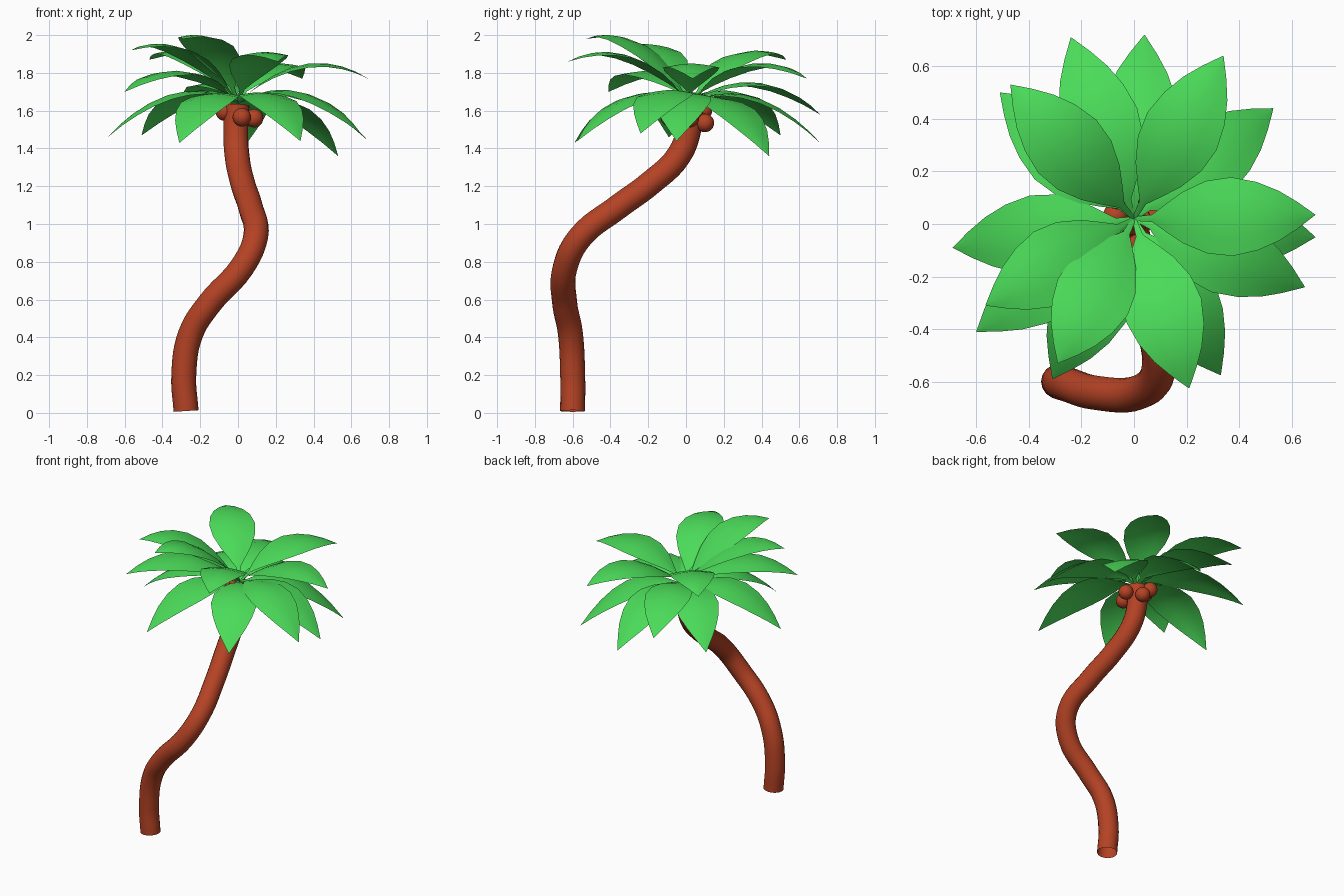
import bpy, bmesh, math
from mathutils import Vector

if "Cube" in bpy.data.objects:
    bpy.data.objects.remove(bpy.data.objects["Cube"])


def mat(name, col):
    m = bpy.data.materials.new(name)
    m.diffuse_color = (*col, 1)
    m.use_nodes = True
    m.node_tree.nodes["Principled BSDF"].inputs["Base Color"].default_value = m.diffuse_color
    return m


BROWN = mat("bark", (0.46, 0.055, 0.018))
GREEN = mat("leaf_green", (0.07, 0.71, 0.10))

# Trunk: a round open tube swept along a winding path
path = [(-.275, -.60, .010), (-.287, -.60, .20), (-.25, -.612, .42), (-.15, -.642, .58),
        (.02, -.64, .77), (.093, -.56, .93), (.066, -.36, 1.09), (.025, -.19, 1.215),
        (-.005, -.04, 1.36), (-.012, .015, 1.50), (-.005, .025, 1.63)]
cu = bpy.data.curves.new("trunk", 'CURVE')
cu.dimensions = '3D'
cu.bevel_depth = 0.066
cu.bevel_resolution = 6
cu.resolution_u = 6
sp = cu.splines.new('BEZIER')
sp.bezier_points.add(len(path) - 1)
for p, co in zip(sp.bezier_points, path):
    p.co = co
    p.handle_left_type = p.handle_right_type = 'AUTO'
trunk = bpy.data.objects.new("trunk", cu)
bpy.context.collection.objects.link(trunk)
cu.materials.append(BROWN)
bpy.context.view_layer.objects.active = trunk
trunk.select_set(True)
bpy.ops.object.convert(target='MESH')
bpy.ops.object.shade_smooth_by_angle(angle=math.radians(40))

# Coconuts hanging under the crown
for i, co in enumerate([(.02, -.085, 1.565), (.085, .02, 1.56), (-.07, .03, 1.595),
                        (.01, .10, 1.535), (-.06, .09, 1.60)]):
    bpy.ops.mesh.primitive_uv_sphere_add(segments=20, ring_count=12, radius=0.049, location=co)
    o = bpy.context.object
    o.name = f"coconut_{i + 1}"
    o.data.materials.append(BROWN)
    bpy.ops.object.shade_smooth()

# Leaf outline: (position along the leaf, half width)
OUTLINE = [(0, .008), (.1, .014), (.17, .05), (.27, .098), (.4, .138), (.54, .15),
           (.68, .13), (.8, .095), (.9, .052), (1, .001)]
BASE = Vector((0, .02, 1.64))


def leaf(name, tip):
    tip = Vector(tip)
    flat = tip - BASE
    flat.z = 0
    side = Vector((-flat.y, flat.x, 0)).normalized()
    bm = bmesh.new()
    rows = []
    for t, w in OUTLINE:
        c = BASE.lerp(tip, t)
        c.z += 0.56 * t * (1 - t)            # arch of the midrib
        rows.append([bm.verts.new(c + side * w * s - Vector((0, 0, .14 * w * abs(s) ** 1.5)))
                     for s in (-1, -.5, 0, .5, 1)])
    for a, b in zip(rows, rows[1:]):
        for k in range(4):
            bm.faces.new((a[k], b[k], b[k + 1], a[k + 1]))
    bmesh.ops.recalc_face_normals(bm, faces=bm.faces)
    if sum(f.normal.z for f in bm.faces) < 0:
        bmesh.ops.reverse_faces(bm, faces=bm.faces)
    for f in bm.faces:
        f.smooth = True
    me = bpy.data.meshes.new(name)
    bm.to_mesh(me)
    bm.free()
    me.materials.append(GREEN)
    bpy.context.collection.objects.link(bpy.data.objects.new(name, me))


# Upper crown leaves, then the drooping lower ones
upper = [(-.29, -.53, 1.98), (.21, -.625, 1.86), (.69, .035, 1.77), (.34, .64, 1.77),
         (-.47, .53, 1.87), (-.565, -.31, 1.92)]
lower = [(-.69, -.09, 1.46), (-.31, -.59, 1.43), (.33, -.575, 1.44), (.53, .44, 1.36),
         (.69, -.05, 1.44), (.65, -.24, 1.48), (-.60, -.41, 1.70), (-.51, .50, 1.47),
         (.04, .72, 1.42), (-.24, .71, 1.58)]
for i, t in enumerate(upper):
    leaf(f"upper_leaf_{i + 1}", t)
for i, t in enumerate(lower):
    leaf(f"lower_leaf_{i + 1}", t)
